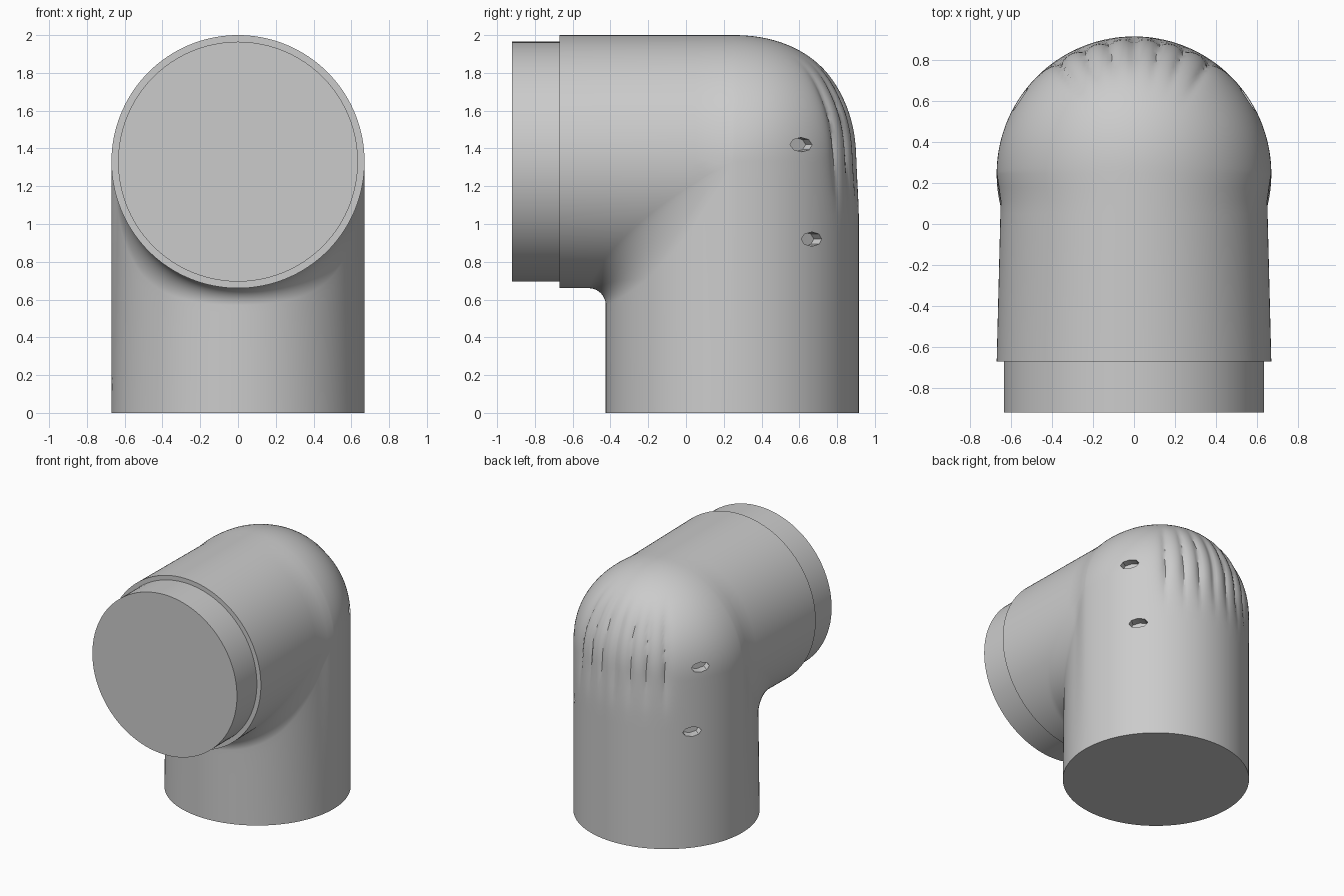
import bpy, bmesh
from math import sin, cos, pi, atan2, exp, radians
from mathutils import Matrix, Vector

cube = bpy.data.objects.get("Cube")
if cube:
    bpy.data.objects.remove(cube)

R = 0.67                  # pipe radius
CY, CZ = 0.245, 1.33      # where the two pipe axes meet
MOUTH = -0.67             # front end of the horizontal pipe
SIDES, LEG, ARC = 240, 14, 28

grey = bpy.data.materials.new("plain_grey")
grey.use_nodes = True
grey.diffuse_color = (0.6, 0.6, 0.6, 1)
grey.node_tree.nodes["Principled BSDF"].inputs["Base Color"].default_value = (0.6, 0.6, 0.6, 1)


def ramp(a, b, v):
    t = max(0, min(1, (v - a) / (b - a)))
    return t * t * (3 - 2 * t)


def make_object(name, bm):
    bmesh.ops.recalc_face_normals(bm, faces=bm.faces[:])
    mesh = bpy.data.meshes.new(name)
    bm.to_mesh(mesh)
    bm.free()
    obj = bpy.data.objects.new(name, mesh)
    bpy.context.collection.objects.link(obj)
    mesh.materials.append(grey)
    return obj


def smooth(obj):
    bpy.ops.object.select_all(action="DESELECT")
    obj.select_set(True)
    bpy.context.view_layer.objects.active = obj
    bpy.ops.object.shade_smooth_by_angle(angle=radians(35))


def lengthwise_path(d):
    """Side profile of one strip, d being its offset towards the outer bend."""
    if d < 0:             # inner bend: filleted corner
        u = -d / R
        f = 0.09 * u + 0.5 * u * (1 - u)
        oy, oz, rad, n = CY + d - f, CZ + d - f, f, 2
    else:                 # outer bend: slightly full quarter round
        oy, oz, rad, n = CY, CZ, d, 2.2
    arc = []
    for k in range(ARC + 1):
        a = pi / 2 * k / ARC
        s, c = sin(a), max(cos(a), 0)
        q = rad / (s ** n + c ** n) ** (1 / n)
        arc.append((oy + q * s, oz + q * c))
    (y0, z0), (y1, z1) = arc[0], arc[-1]
    front = [(MOUTH + (y0 - MOUTH) * k / LEG, z0) for k in range(LEG)]
    down = [(y1, z1 * (1 - k / LEG)) for k in range(1, LEG + 1)]
    return front + arc + down


def shape_point(x, y, z):
    # Slight narrowing of both legs towards the bend
    pinch = min(max(0, (y - MOUTH) / 0.8), max(0, z / 1.2), 1)
    x *= 1 - 0.03 * pinch * (1 - ramp(0.1, 0.26, y))
    # Creased folds fanning over the back of the bend
    if y > CY + 0.1:
        phi = atan2(x, y - CY)
        window = ramp(1.05, 1.4, z) * (1 - ramp(1.65, 1.92, z))
        groove = sum(exp(-abs(phi - radians(c)) / radians(3.2))
                     for c in (-34, -22, -11, 0, 11, 22, 34))
        k = 1 - 0.045 * window * groove
        x, y = x * k, CY + (y - CY) * k
    return x, y, z


# Elbow pipe: lengthwise strips joined all round, closed at both ends
bm = bmesh.new()
strips = []
for i in range(SIDES):
    a = 2 * pi * (i + 0.5) / SIDES
    path = lengthwise_path(R * cos(a))
    strips.append([bm.verts.new(shape_point(R * sin(a), y, z)) for y, z in path])
for i, strip in enumerate(strips):
    after = strips[(i + 1) % SIDES]
    for j in range(len(strip) - 1):
        bm.faces.new((strip[j], strip[j + 1], after[j + 1], after[j]))
bm.faces.new([s[0] for s in strips])
bm.faces.new([s[-1] for s in strips])
elbow = make_object("elbow_pipe", bm)

# Small oval sockets, two on each side
bm = bmesh.new()
for side in (-1, 1):
    for angle, z in ((56.6, 1.42), (51, 0.92)):
        phi = side * radians(angle)
        place = (Matrix.Translation(Vector((R * sin(phi), CY + R * cos(phi), z)))
                 @ Matrix.Rotation(-phi, 4, "Z") @ Matrix.Rotation(-pi / 2, 4, "X")
                 @ Matrix.Diagonal((0.07, 0.038, 1, 1)))
        bmesh.ops.create_cone(bm, cap_ends=True, segments=8, radius1=1, radius2=1,
                              depth=0.14, matrix=place)
cutter = make_object("socket_cutter", bm)
cutter.hide_render = True
cut = elbow.modifiers.new("sockets", "BOOLEAN")
cut.operation, cut.solver, cut.object = "DIFFERENCE", "EXACT", cutter
bpy.context.view_layer.objects.active = elbow
bpy.ops.object.modifier_apply(modifier=cut.name)
bpy.data.objects.remove(cutter)
smooth(elbow)

# Narrower spigot at the front end
bm = bmesh.new()
bmesh.ops.create_cone(bm, cap_ends=True, segments=96, radius1=0.635, radius2=0.635, depth=0.27,
                      matrix=Matrix.Translation((0, -0.785, CZ)) @ Matrix.Rotation(pi / 2, 4, "X"))
smooth(make_object("front_spigot", bm))
